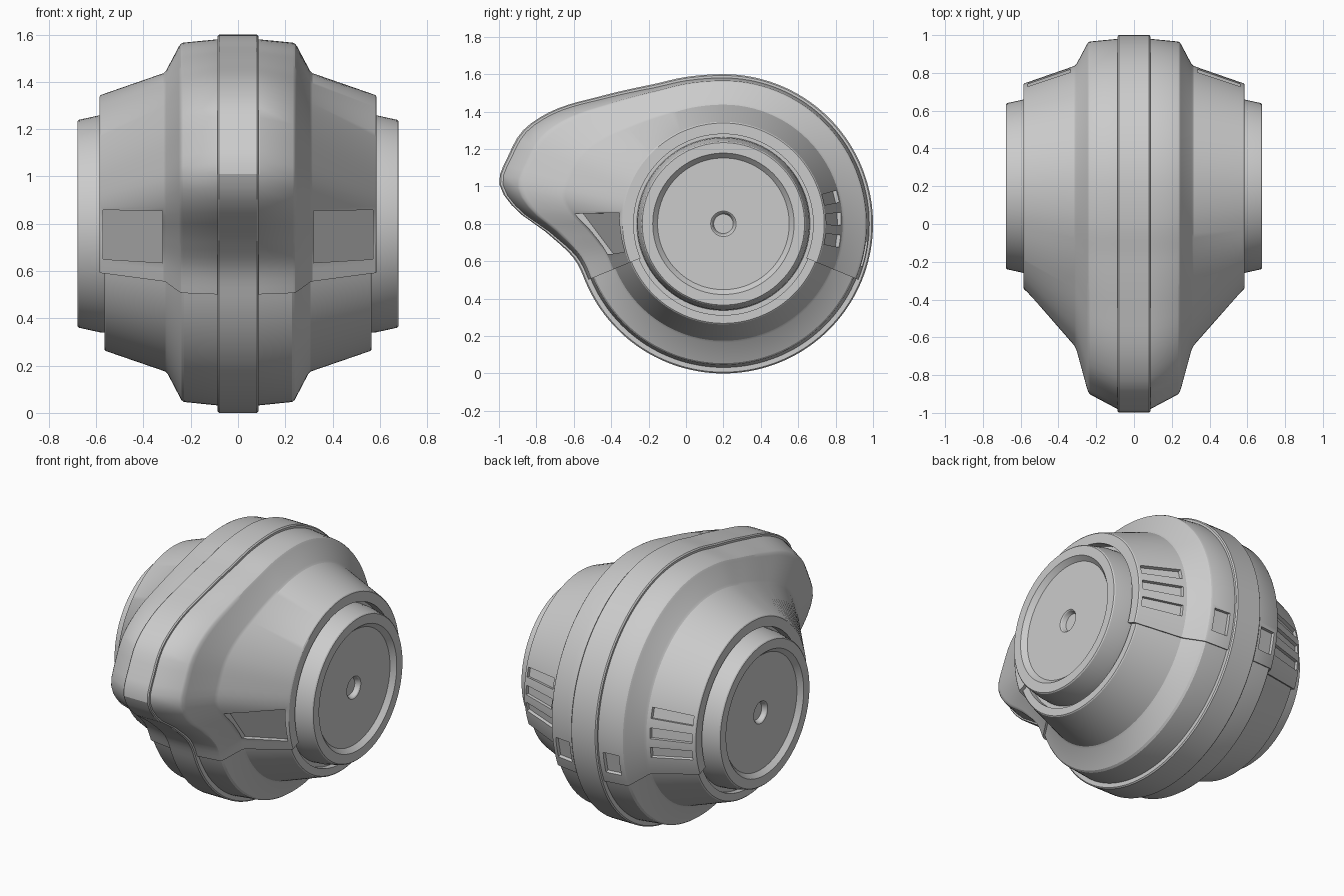
import bpy, bmesh
from math import cos, sin, radians

if "Cube" in bpy.data.objects:
    bpy.data.objects.remove(bpy.data.objects["Cube"])

CY, CZ = 0.2, 0.8          # main axis runs along x through this point
SEAM = 22.5                # seam angle below horizontal

# Nose outline: angle around the axis, radius of the central band
NOSE = [(90, .80), (104, .81), (118.5, .843), (134, .948), (148.5, 1.119), (155.4, 1.185),
        (162.6, 1.207), (168.8, 1.223), (172.6, 1.183), (177, 1.09), (182.4, .955),
        (192, .828), (202.5, .80)]


def bump(a):
    """Extra radius of the nose at angle a (smooth interpolation)."""
    a %= 360
    if a <= 90 or a >= 202.5:
        return 0.0
    n = len(NOSE)

    def slope(i):
        if i in (0, n - 1):
            return 0.0
        return (NOSE[i + 1][1] - NOSE[i - 1][1]) / (NOSE[i + 1][0] - NOSE[i - 1][0])
    i = max(k for k in range(n - 1) if NOSE[k][0] <= a)
    (a0, r0), (a1, r1) = NOSE[i], NOSE[i + 1]
    h = a1 - a0
    t = (a - a0) / h
    r = ((2*t**3 - 3*t**2 + 1) * r0 + (t**3 - 2*t**2 + t) * h * slope(i)
         + (3*t**2 - 2*t**3) * r1 + (t**3 - t**2) * h * slope(i + 1))
    return r - 0.8


def polar(x, r, a):
    return (x, CY + r * cos(radians(a)), CZ + r * sin(radians(a)))


def finish(bm, name):
    bmesh.ops.recalc_face_normals(bm, faces=bm.faces)
    me = bpy.data.meshes.new(name)
    bm.to_mesh(me)
    bm.free()
    ob = bpy.data.objects.new(name, me)
    bpy.context.collection.objects.link(ob)
    return ob


def smooth(ob, angle=25):
    bpy.ops.object.select_all(action='DESELECT')
    ob.select_set(True)
    bpy.context.view_layer.objects.active = ob
    bpy.ops.object.shade_smooth_by_angle(angle=radians(angle))


def sweep(name, half, a0, a1, step=2.5):
    """Sweep a half profile (x, radius, nose share), mirrored in x, around the axis."""
    prof = [(-x, r, k) for x, r, k in reversed(half)] + half
    full = a1 - a0 >= 360
    n = round((a1 - a0) / step)
    bm = bmesh.new()
    rings = [[bm.verts.new(polar(x, r + k * bump(a), a)) for x, r, k in prof]
             for a in (a0 + (a1 - a0) * i / n for i in range(n if full else n + 1))]
    pairs = list(zip(rings, rings[1:])) + ([(rings[-1], rings[0])] if full else [])
    m = len(prof)
    for p, q in pairs:
        for j in range(m):
            bm.faces.new((p[j], p[(j + 1) % m], q[(j + 1) % m], q[j]))
    if not full:
        bm.faces.new(rings[0])
        bm.faces.new(rings[-1])
    return finish(bm, name)


def cut(target, boxes):
    """Subtract six-sided boxes (4 floor corners + 4 outer corners), on both sides."""
    bm = bmesh.new()
    for floor, outer in boxes:
        for s in (1, -1):
            f = [bm.verts.new((s * x, y, z)) for x, y, z in floor]
            o = [bm.verts.new((s * x, y, z)) for x, y, z in outer]
            bm.faces.new(f)
            bm.faces.new(o)
            for i in range(4):
                j = (i + 1) % 4
                bm.faces.new((f[i], f[j], o[j], o[i]))
    cutter = finish(bm, "recess_cutter")
    cutter.hide_render = True
    mod = target.modifiers.new("recesses", 'BOOLEAN')
    mod.operation, mod.solver, mod.object = 'DIFFERENCE', 'EXACT', cutter
    bpy.context.view_layer.objects.active = target
    bpy.ops.object.modifier_apply(modifier=mod.name)
    bpy.data.objects.remove(cutter)


def radial_box(x0, r0, x1, r1, a0, a1, depth):
    """Pocket of given depth below a surface running from (x0, r0) to (x1, r1)."""
    c = [(x0, r0, a0), (x1, r1, a0), (x1, r1, a1), (x0, r0, a1)]
    return ([polar(x, r - depth, a) for x, r, a in c], [polar(x, r + 0.06, a) for x, r, a in c])


# Upper shell with nose
upper = sweep("upper_shell", [
    (.09, .78, 1), (.232, .766, .85), (.242, .761, .83), (.25, .75, .80), (.304, .648, .56),
    (.315, .637, .53), (.58, .545, .01), (.585, .539, 0), (.585, .48, 0)], -SEAM, 180 + SEAM)

# Lower shell, slightly inset
lower = sweep("lower_shell", [
    (.09, .768, 0), (.228, .754, 0), (.24, .745, 0), (.297, .636, 0), (.307, .625, 0),
    (.56, .538, 0), (.565, .532, 0), (.565, .488, 0)], 180 + SEAM, 360 - SEAM)

# Raised central band
band = sweep("central_band", [(.08, .80, 1), (.087, .793, 1), (.087, .62, 0)], 0, 360)

# Recesses: rear cooling slots, rear square pockets, front windows
boxes = [radial_box(.335, .630, .565, .549, a - 3, a + 3, .02) for a in (13.5, 2.5, -8.5)]
boxes.append(radial_box(.115, .777, .215, .767, -17, -7, .02))
window = [(.32, -.41, .635), (.57, -.32, .65), (.57, -.352, .858), (.32, -.575, .855)]
boxes.append(([(x, y + .025, z) for x, y, z in window], [(x, y - .2, z) for x, y, z in window]))
cut(upper, boxes)
for ob in (upper, lower, band):
    smooth(ob)

# Side hubs: revolved profile with recessed disc and centre hole
HUB = [(.50, .50), (.53, .495), (.53, .463), (.585, .459), (.672, .440), (.678, .434), (.678, .378),
       (.65, .352), (.65, .068), (.645, .062), (.62, .052)]
for side, s in (("left", -1), ("right", 1)):
    bm = bmesh.new()
    N = 96
    rings = [[bm.verts.new(polar(s * x, r, 360 * i / N)) for i in range(N)] for x, r in HUB]
    for p, q in zip(rings, rings[1:]):
        for i in range(N):
            j = (i + 1) % N
            bm.faces.new((p[i], p[j], q[j], q[i]))
    bm.faces.new(rings[0])
    bm.faces.new(rings[-1])
    smooth(finish(bm, side + "_hub"))
